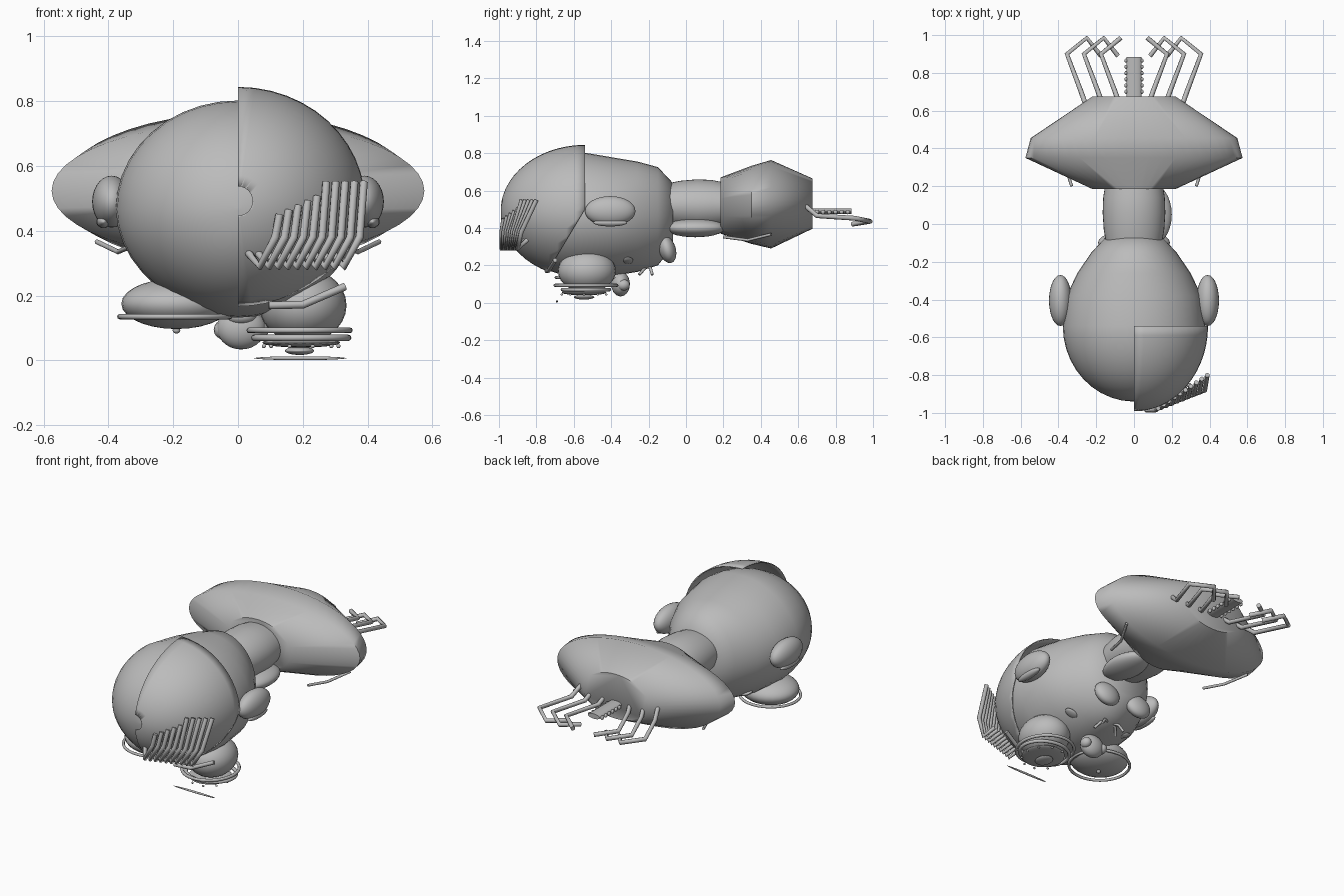
import bpy, bmesh, math
from mathutils import Vector

if "Cube" in bpy.data.objects:
    bpy.data.objects.remove(bpy.data.objects["Cube"])

grey = bpy.data.materials.new("plain_grey")
grey.diffuse_color = (0.5, 0.5, 0.5, 1)
grey.use_nodes = True
grey.node_tree.nodes["Principled BSDF"].inputs["Base Color"].default_value = grey.diffuse_color


def finish(name, bm, angle=50):
    bmesh.ops.recalc_face_normals(bm, faces=bm.faces)
    me = bpy.data.meshes.new(name)
    bm.to_mesh(me)
    bm.free()
    ob = bpy.data.objects.new(name, me)
    bpy.context.collection.objects.link(ob)
    me.materials.append(grey)
    bpy.ops.object.select_all(action='DESELECT')
    ob.select_set(True)
    bpy.context.view_layer.objects.active = ob
    bpy.ops.object.shade_smooth_by_angle(angle=math.radians(angle))
    return ob


def loft(rings, n=40, pinch=0.0):
    """Elliptic rings along y: (y, half width, z top, z bottom)."""
    bm = bmesh.new()
    loops = []
    for y, rx, zt, zb in rings:
        loop = []
        for i in range(n):
            a = 2 * math.pi * i / n + math.pi / 2
            s = math.sin(a)
            w = rx * math.cos(a) * (1 - pinch * max(0, -s) ** 2)
            loop.append(bm.verts.new((w, y, (zt + zb) / 2 + (zt - zb) / 2 * s)))
        loops.append(loop)
    for a, b in zip(loops, loops[1:]):
        for i in range(n):
            j = (i + 1) % n
            bm.faces.new((a[i], a[j], b[j], b[i]))
    bm.faces.new(loops[0])
    bm.faces.new(loops[-1])
    return bm


def ball(name, c, r, rot=(0, 0, 0), seg=28):
    bm = bmesh.new()
    bmesh.ops.create_uvsphere(bm, u_segments=seg, v_segments=seg // 2, radius=1)
    ob = finish(name, bm)
    ob.location, ob.scale, ob.rotation_euler = c, r, rot
    return ob


def tube(name, pts, r):
    """Bent round rod with mitred joints and capped ends."""
    cu = bpy.data.curves.new(name, 'CURVE')
    cu.dimensions = '3D'
    cu.bevel_depth, cu.bevel_resolution, cu.use_fill_caps = r, 2, True
    sp = cu.splines.new('POLY')
    sp.points.add(len(pts) - 1)
    for p, q in zip(sp.points, pts):
        p.co = (*q, 1)
    cu.materials.append(grey)
    ob = bpy.data.objects.new(name, cu)
    bpy.context.collection.objects.link(ob)
    return ob


def ring(name, c, rx, ry, r):
    pts = [(c[0] + rx * math.cos(k * math.pi / 18), c[1] + ry * math.sin(k * math.pi / 18), c[2])
           for k in range(36)]
    tube(name, pts, r).data.splines[0].use_cyclic_u = True


def dome(y0, depth, rx, zc, rz, steps=10):
    """Rounded front half, from the tip back to y0."""
    out = []
    for k in range(steps + 1):
        t = math.radians(89) * (1 - k / steps)
        c = math.cos(t)
        out.append((y0 - depth * math.sin(t), rx * c, zc + rz * c, zc - rz * c))
    return out


# Head
head = dome(-0.54, 0.40, 0.377, 0.467, 0.335) + [
    (-0.38, 0.357, 0.775, 0.145), (-0.26, 0.30, 0.755, 0.165),
    (-0.15, 0.225, 0.725, 0.20), (-0.07, 0.15, 0.64, 0.30)]
finish("head", loft(head, pinch=0.1))

# Quarter face shell, trimmed at the midline and along a slanted lower edge
bm = loft(dome(-0.54, 0.452, 0.392, 0.487, 0.357, 14), 48, 0.1)
for co, no in (((0, 0, 0), (1, 0, 0)), ((0, -0.54, 0.5), (0, -0.3, 0.18))):
    bmesh.ops.bisect_plane(bm, geom=bm.verts[:] + bm.edges[:] + bm.faces[:], dist=1e-5,
                           plane_co=co, plane_no=no, clear_inner=True)
back = [f for f in bm.faces if all(v.co.y > -0.5405 for v in f.verts)]
bmesh.ops.delete(bm, geom=back, context='FACES')
shell = finish("face_shell", bm)
sol = shell.modifiers.new("thickness", 'SOLIDIFY')
sol.thickness, sol.offset = 0.006, -1
# Round notch in the shell edge
bm = bmesh.new()
bmesh.ops.create_cone(bm, cap_ends=True, segments=32, radius1=0.045, radius2=0.045, depth=0.3)
cutter = finish("notch_cutter", bm)
cutter.location, cutter.rotation_euler = (0, -0.98, 0.492), (math.pi / 2, 0, 0)
cutter.hide_render = True
cutter.hide_set(True)
bo = shell.modifiers.new("notch", 'BOOLEAN')
bo.operation, bo.object = 'DIFFERENCE', cutter

# Neck and the pad below it
finish("neck", loft([(-0.09, 0.15, 0.64, 0.40), (-0.03, 0.16, 0.652, 0.39), (0.06, 0.166, 0.66, 0.38),
                     (0.14, 0.163, 0.656, 0.385), (0.22, 0.15, 0.64, 0.40)]))
ball("neck_pad", (0.10, 0.05, 0.40), (0.10, 0.16, 0.05))

# Wide body
finish("body", loft([(0.185, 0.22, 0.67, 0.37), (0.35, 0.575, 0.732, 0.315),
                     (0.455, 0.547, 0.763, 0.29), (0.675, 0.22, 0.665, 0.395)], 48), 60)

# Paired parts on both sides
for s, side in ((-1, "left"), (1, "right")):
    ball(side + "_ear", (s * 0.39, -0.405, 0.49), (0.06, 0.135, 0.08))
    ball(side + "_ear_lobe", (s * 0.415, -0.405, 0.428), (0.022, 0.09, 0.02))
    tube(side + "_feeler", [(s * 0.435, 0.455, 0.366), (s * 0.37, 0.33, 0.335), (s * 0.33, 0.2, 0.352)], 0.008)
    ball(side + "_cheek", (s * 0.11, -0.10, 0.285), (0.08, 0.045, 0.075), (0.3, 0, 0))
    ball(side + "_leaf", (s * 0.19, -0.31, 0.225), (0.04, 0.028, 0.012), (0, -s * 0.4, 0))
    ball(side + "_bead", (s * 0.17, -0.24, 0.258), (0.01, 0.012, 0.008), seg=12)
    # Bent tail fingers
    for i in range(3):
        e = 0.355 - 0.09 * i
        tube(f"{side}_tail_finger_{i}", [
            (s * (e - 0.10), 0.63, 0.525), (s * (e - 0.075), 0.70, 0.465), (s * e, 0.90, 0.452),
            (s * (e - 0.105), 0.985, 0.435), (s * (e - 0.18), 0.89, 0.42)][:5 if i < 2 else 4], 0.013)
    # Small mouth claws
    for k in range(2):
        tube(f"{side}_mouth_claw_{k}", [(s * 0.01, -0.21, 0.195), (s * 0.05, -0.22 + 0.03 * k, 0.185),
                                        (s * 0.075, -0.25 + 0.07 * k, 0.15)], 0.008)
    # Beads along the tail rod
    for k in range(6):
        ball(f"{side}_rod_bead_{k}", (s * 0.042, 0.70 + 0.033 * k, 0.485), (0.01, 0.012, 0.012), seg=10)

# Flat tail rod
finish("tail_rod", loft([(0.64, 0.04, 0.505, 0.475), (0.885, 0.04, 0.505, 0.475)], 20), 40)

# Comb of bent bristles on one side of the face
for i in range(10):
    t = i / 9
    x = 0.125 + 0.26 * t
    top = 0.55 if i > 4 else 0.45 + 0.014 * i
    y = -0.975 + 0.085 * t
    tube(f"face_bristle_{i}", [(x + 0.003, y + 0.09 * t, top), (x - 0.01, y - 0.01 + 0.02 * t, 0.38),
                               (x - 0.058, y - 0.012, 0.29), (x - 0.095, y + 0.04, 0.335)], 0.0125)

# Lower eyes, rims and pupil discs
ball("right_eye", (0.20, -0.53, 0.17), (0.135, 0.155, 0.115))
ball("left_eye", (-0.19, -0.53, 0.175), (0.17, 0.155, 0.078))
ring("left_eye_rim", (-0.195, -0.53, 0.135), 0.17, 0.165, 0.008)
ball("left_eye_tip", (-0.19, -0.53, 0.093), (0.012, 0.012, 0.01), seg=12)
ring("right_eye_rim", (0.19, -0.535, 0.093), 0.155, 0.165, 0.009)
ring("right_eye_inner_rim", (0.195, -0.535, 0.07), 0.145, 0.125, 0.01)
ball("right_iris", (0.195, -0.545, 0.055), (0.12, 0.12, 0.015))
ball("right_pupil", (0.19, -0.545, 0.03), (0.045, 0.055, 0.013))
for k in range(10):
    a = 2 * math.pi * k / 10
    ball(f"eye_bead_{k}", (0.195 + 0.115 * math.cos(a), -0.545 + 0.125 * math.sin(a), 0.044),
         (0.007, 0.007, 0.006), seg=10)
ball("lash_bar", (0.192, -0.69, 0.007), (0.143, 0.006, 0.006), seg=16)

# Brow over the lower right eye
tube("brow", [(0.095, -0.745, 0.17), (0.20, -0.735, 0.172), (0.33, -0.70, 0.228)], 0.012)

# Nose with small nodules
ball("nose", (0.01, -0.35, 0.10), (0.075, 0.05, 0.066))
ball("nose_bridge", (0.01, -0.36, 0.135), (0.05, 0.05, 0.03))
for x in (-0.045, 0.065):
    ball("nostril", (x, -0.335, 0.095), (0.03, 0.035, 0.03), seg=16)
ball("chin_bead", (-0.15, -0.70, 0.213), (0.008, 0.008, 0.006), seg=10)
